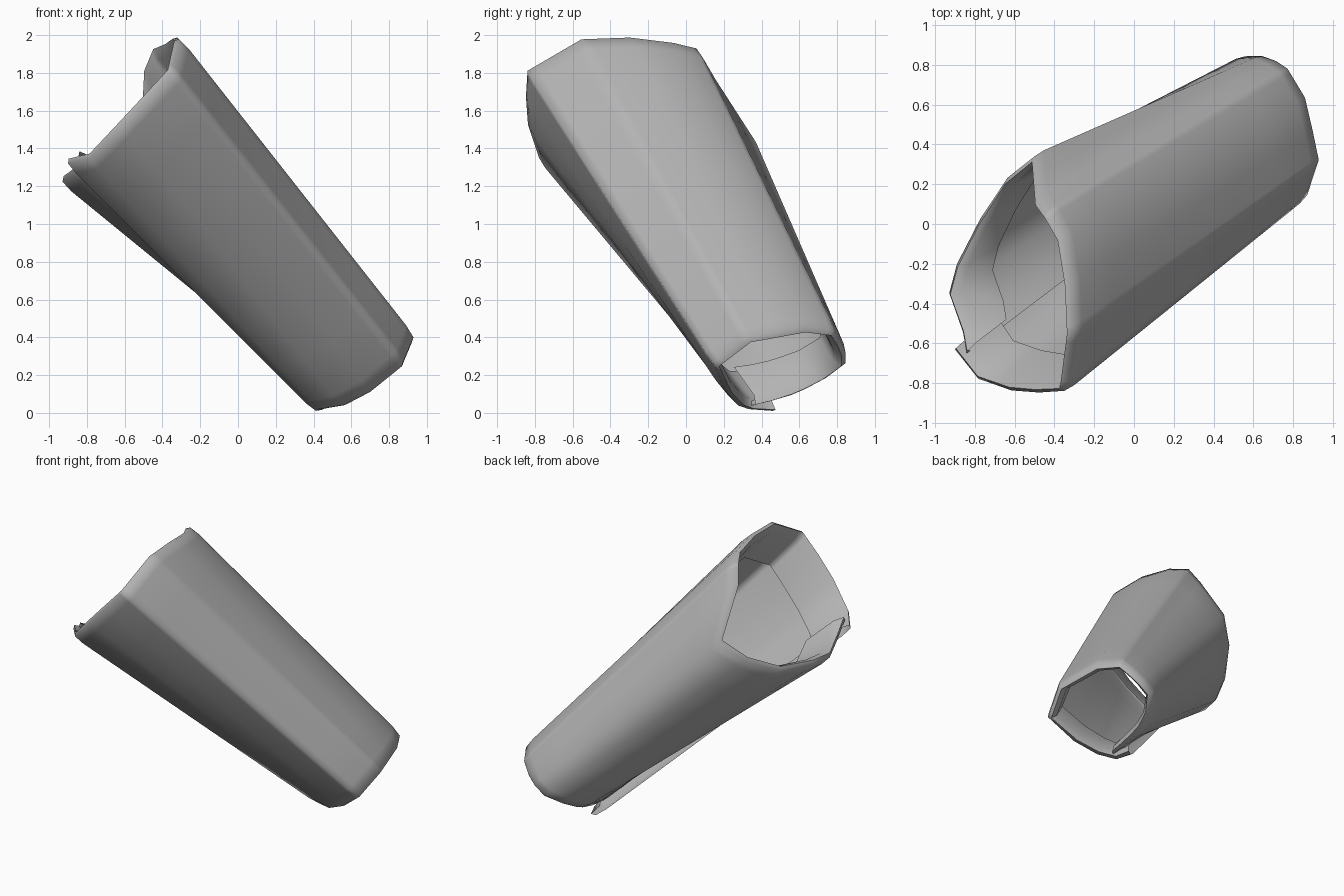
import bpy
import bmesh
import math
from mathutils import Vector

cube = bpy.data.objects.get("Cube")
if cube:
    bpy.data.objects.remove(cube, do_unlink=True)

# Cross-section at the wide upper end, from the loose flap edge
# around the front, over the back and in underneath the flap
upper_ring = [
    (-.91, -.64, 1.32), (-.79, -.79, 1.35), (-.62, -.85, 1.53), (-.48, -.86, 1.68),
    (-.35, -.85, 1.82), (-.31, -.56, 1.99), (-.32, -.3, 2), (-.36, -.06, 1.97),
    (-.43, .06, 1.94), (-.48, .13, 1.82), (-.5, .35, 1.48), (-.64, .24, 1.34),
    (-.78, .03, 1.22), (-.9, -.2, 1.21), (-.94, -.35, 1.22), (-.87, -.55, 1.27),
    (-.85, -.66, 1.36),
]

# Matching cross-section at the narrow lower end
lower_ring = [
    (.41, .46, 0), (.43, .33, .01), (.55, .27, .03), (.7, .2, .11),
    (.88, .14, .26), (.94, .32, .4), (.91, .47, .43), (.87, .64, .46),
    (.78, .79, .44), (.72, .83, .38), (.65, .855, .32), (.56, .855, .26),
    (.48, .75, .18), (.45, .64, .12), (.45, .56, .085), (.46, .44, .05),
    (.47, .34, .03),
]

# Long folds that read as firm ridges, and how tightly they turn
ridges = (4, 5, 8)
ridge_width = .16

# Rows from the lower inner hem, over the outside, to the upper inner hem:
# (position along the sleeve, inward offset)
hem_depth, hem_inset = .13, .07
lower_hem = [(hem_depth, hem_inset), (.02, .065), (-.006, .036), (.003, .01), (.04, 0)]
upper_hem = [(1 - along, inset) for along, inset in reversed(lower_hem)]
outside = [(step / 6, 0) for step in range(1, 6)]
rows = lower_hem + outside + upper_hem


def section(along, inset):
    """Blend the end sections, shrink the result and tighten the ridges."""
    points = [Vector(low).lerp(Vector(high), along)
              for low, high in zip(lower_ring, upper_ring)]
    middle = sum(points, Vector()) / len(points)
    points = [point + (middle - point).normalized() * inset for point in points]
    outline = []
    for i, point in enumerate(points):
        if i in ridges:
            outline += [point.lerp(points[i - 1], ridge_width), point,
                        point.lerp(points[i + 1], ridge_width)]
        else:
            outline.append(point)
    return outline


def make_material(name, colour):
    material = bpy.data.materials.new(name)
    material.use_nodes = True
    material.diffuse_color = colour
    shader = material.node_tree.nodes["Principled BSDF"]
    shader.inputs["Base Color"].default_value = colour
    return material


# Wrapped sleeve with hemmed ends and an open, overlapping seam
bm = bmesh.new()
grid = [[bm.verts.new(point) for point in section(along, inset)]
        for along, inset in rows]
for below, above in zip(grid, grid[1:]):
    for i in range(len(below) - 1):
        bm.faces.new((below[i], below[i + 1], above[i + 1], above[i]))

mesh = bpy.data.meshes.new("wrapped_sleeve")
bm.to_mesh(mesh)
bm.free()
sleeve = bpy.data.objects.new("wrapped_sleeve", mesh)
bpy.context.collection.objects.link(sleeve)
mesh.materials.append(make_material("plain grey", (.45, .45, .45, 1)))

# Soft shading over the folds
bpy.ops.object.select_all(action='DESELECT')
sleeve.select_set(True)
bpy.context.view_layer.objects.active = sleeve
bpy.ops.object.shade_smooth_by_angle(angle=math.radians(70))
